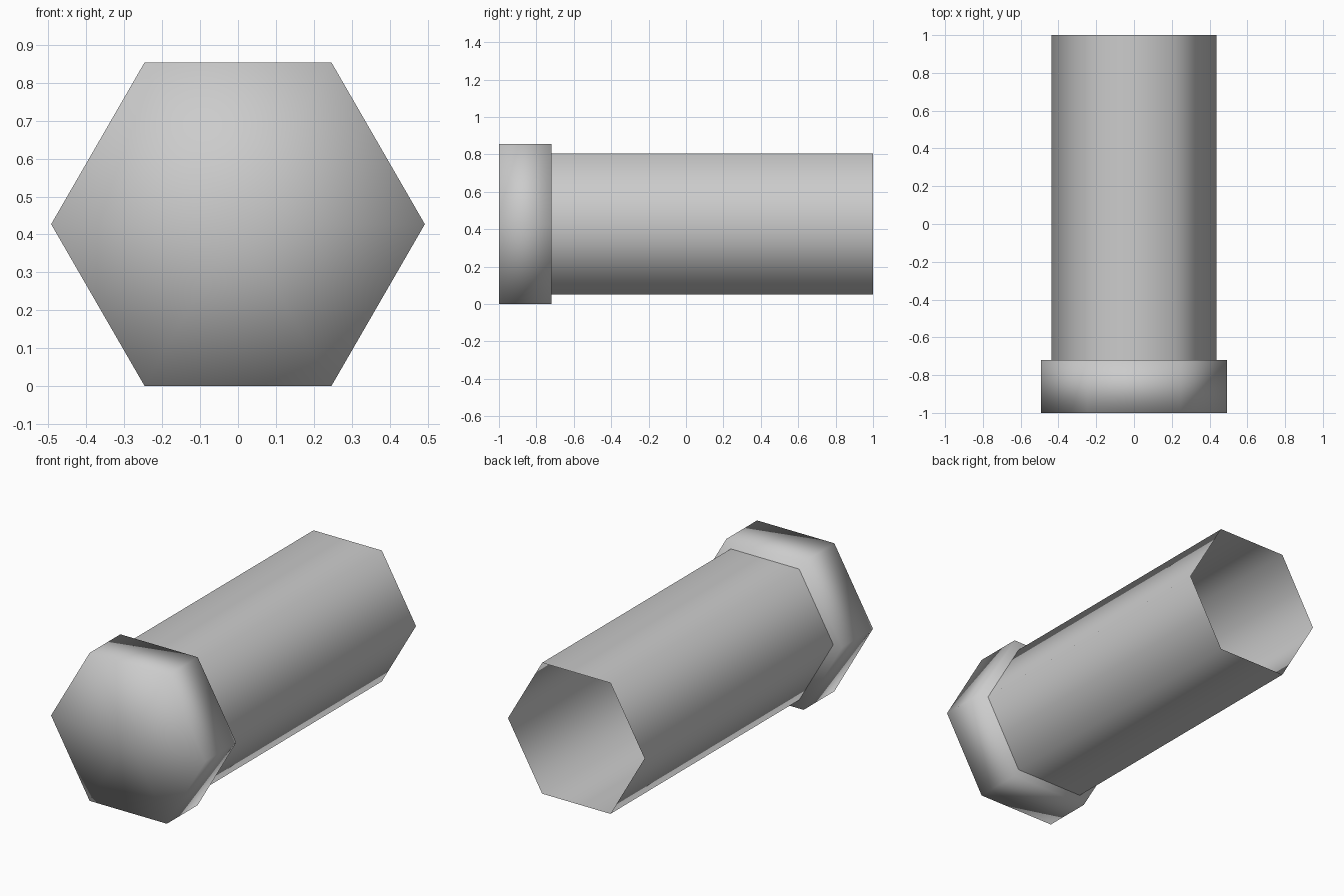
import bpy
import bmesh
from math import radians
from mathutils import Matrix

cube = bpy.data.objects.get("Cube")
if cube:
    bpy.data.objects.remove(cube, do_unlink=True)

HEIGHT = 0.427  # axis height

grey = bpy.data.materials.new("plain grey")
grey.use_nodes = True
grey.diffuse_color = (0.6, 0.6, 0.6, 1)
grey.node_tree.nodes["Principled BSDF"].inputs["Base Color"].default_value = (0.6, 0.6, 0.6, 1)


def hex_prism(name, radius, y0, y1, capped):
    """Smooth six-sided prism along y, with corners pointing left and right."""
    bm = bmesh.new()
    bmesh.ops.create_cone(bm, cap_ends=capped, cap_tris=True, segments=6,
                          radius1=radius, radius2=radius, depth=y1 - y0)
    # Put a corner on +x, then lay the prism along y
    corner = max(bm.verts, key=lambda v: v.co.x)
    turn = 0 if abs(corner.co.y) < 0.001 else radians(30)
    matrix = (Matrix.Translation((0, (y0 + y1) / 2, HEIGHT))
              @ Matrix.Rotation(radians(90), 4, "X")
              @ Matrix.Rotation(turn, 4, "Z"))
    bmesh.ops.transform(bm, matrix=matrix, verts=bm.verts)
    bmesh.ops.recalc_face_normals(bm, faces=bm.faces)
    for face in bm.faces:
        face.smooth = True
    mesh = bpy.data.meshes.new(name)
    bm.to_mesh(mesh)
    bm.free()
    mesh.materials.append(grey)
    obj = bpy.data.objects.new(name, mesh)
    bpy.context.collection.objects.link(obj)
    return obj


# Closed head and hollow shank, open at the back
hex_prism("bolt_head", 0.493, -1.0, -0.72, True)
hex_prism("hollow_shank", 0.436, -0.72, 1.0, False)
